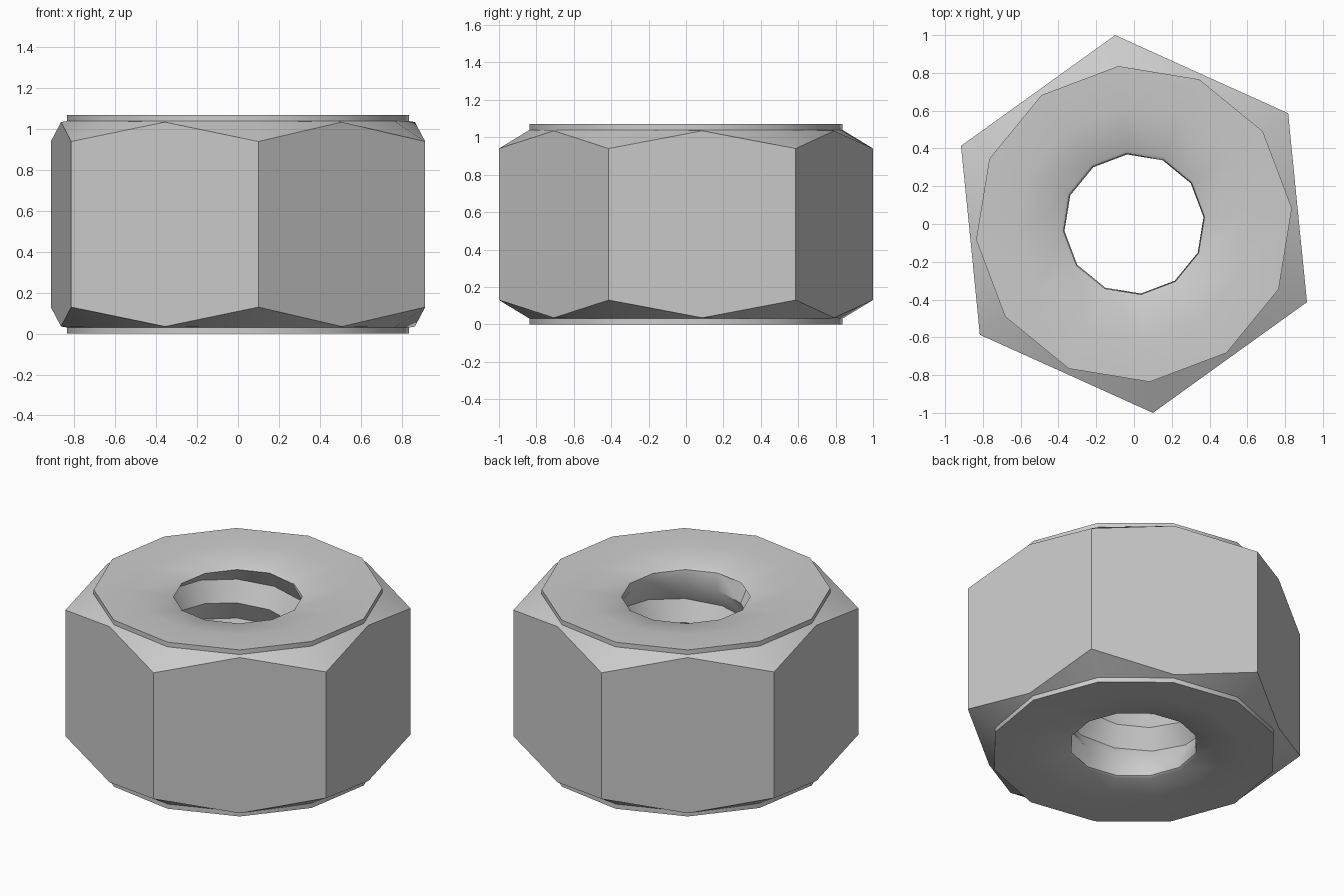
import bpy, bmesh, math

if "Cube" in bpy.data.objects:
    bpy.data.objects.remove(bpy.data.objects["Cube"])

N = 12
TURN = math.radians(35.7)      # hex corners sit at TURN + 60 degrees * k
HEIGHT = 1.07
PITCH = 0.25
bm = bmesh.new()


def point(j, r, z):
    a = TURN + 2 * math.pi * j / N
    return bm.verts.new((r * math.cos(a), r * math.sin(a), z))


def ring(r_corner, z_corner, r_mid=None, z_mid=None):
    # twelve points, alternating hex corner and middle of flat
    r_mid = r_corner if r_mid is None else r_mid
    z_mid = z_corner if z_mid is None else z_mid
    return [point(j, r_mid, z_mid) if j % 2 else point(j, r_corner, z_corner)
            for j in range(N)]


def mirrored(spec):
    return [HEIGHT - v if i % 2 else v for i, v in enumerate(spec)]


# outer shell from the upper hole lip, over the hex body, to the lower lip
upper = [(0.375, 1.02), (0.39, 1.03), (0.62, 1.065), (0.84, 1.07),
         (0.84, 1.04), (1.005, 0.94, 0.87, 1.035)]
specs = upper + [mirrored(s) for s in reversed(upper)]
rings = [ring(*s) for s in specs]
for a, b in zip(rings, rings[1:]):
    for j in range(N):
        k = (j + 1) % N
        bm.faces.new((a[j], b[j], b[k], a[k]))

# helical thread inside the bore, cut off at both lips
lo, hi = HEIGHT - 1.02, 1.02
levels = []
for k in range(-4, 12):
    row = []
    for j in range(N + 1):
        z = PITCH * (k / 2 + j / N) - 0.005
        r = 0.37 if k % 2 == 0 else 0.43
        if z <= lo or z >= hi:
            r, z = 0.375, min(max(z, lo), hi)
        row.append(point(j, r, z))
    levels.append(row)
for a, b in zip(levels, levels[1:]):
    for j in range(N):
        bm.faces.new((a[j], b[j], b[j + 1], a[j + 1]))

bmesh.ops.remove_doubles(bm, verts=bm.verts, dist=0.0005)
bmesh.ops.dissolve_degenerate(bm, edges=bm.edges, dist=0.0005)
bmesh.ops.recalc_face_normals(bm, faces=bm.faces)

mesh = bpy.data.meshes.new("hex_nut")
bm.to_mesh(mesh)
bm.free()
nut = bpy.data.objects.new("hex_nut", mesh)
bpy.context.collection.objects.link(nut)
bpy.context.view_layer.objects.active = nut
nut.select_set(True)
bpy.ops.object.shade_smooth_by_angle(angle=math.radians(35))
